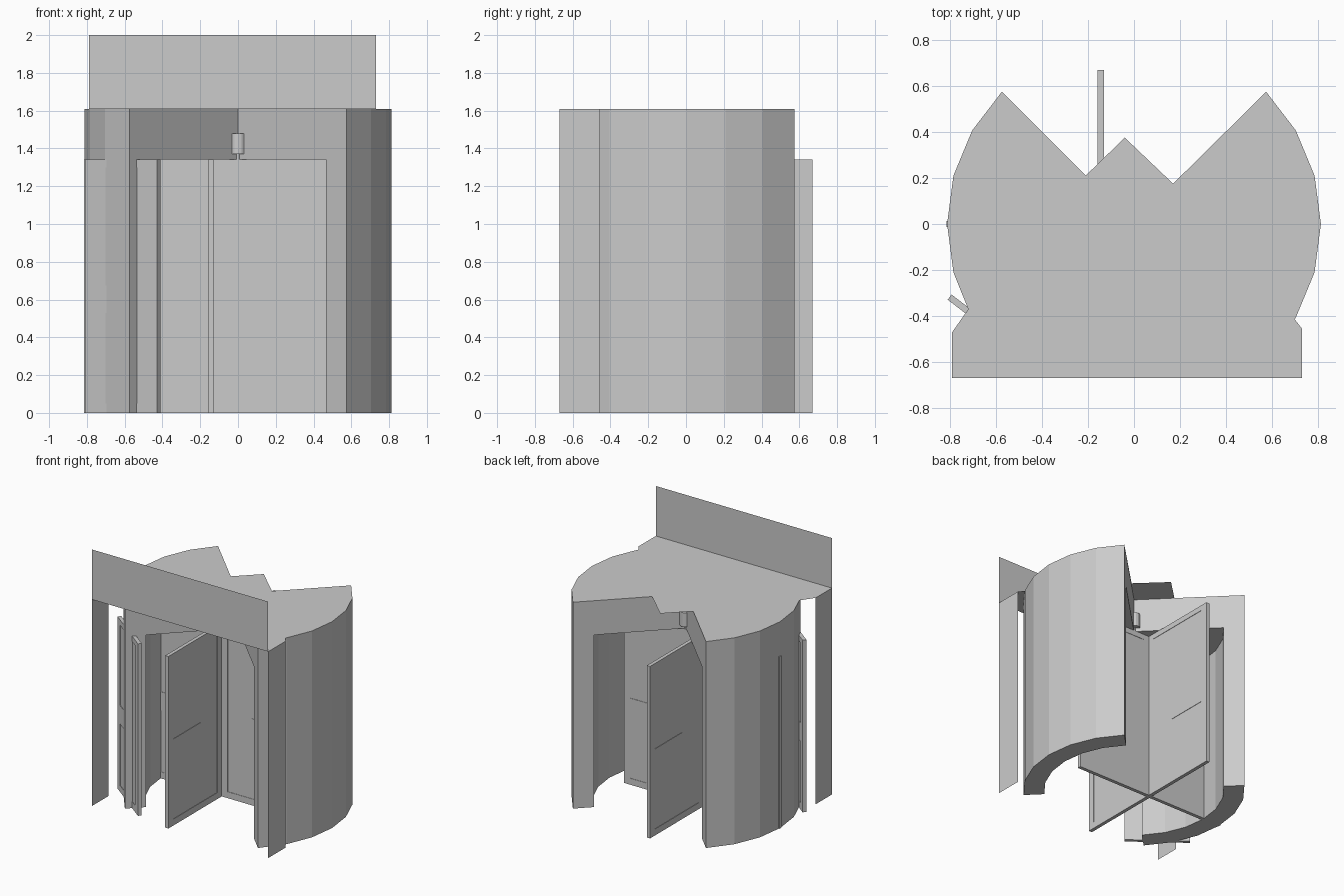
import bpy, bmesh, math
from mathutils import Matrix

if "Cube" in bpy.data.objects:
    bpy.data.objects.remove(bpy.data.objects["Cube"])


def finish(name, bm):
    bmesh.ops.recalc_face_normals(bm, faces=bm.faces)
    mesh = bpy.data.meshes.new(name)
    bm.to_mesh(mesh)
    bm.free()
    obj = bpy.data.objects.new(name, mesh)
    bpy.context.collection.objects.link(obj)
    return obj


def prism(name, pts, z0, z1):
    """Flat outline extruded from z0 to z1 (a sheet if both are equal)."""
    bm = bmesh.new()
    face = bm.faces.new([bm.verts.new((x, y, z0)) for x, y in pts])
    if z1 != z0:
        geo = bmesh.ops.extrude_face_region(bm, geom=[face])
        new = [v for v in geo["geom"] if isinstance(v, bmesh.types.BMVert)]
        bmesh.ops.translate(bm, verts=new, vec=(0, 0, z1 - z0))
        if not face.is_valid:
            bmesh.ops.holes_fill(bm, edges=bm.edges)
    return finish(name, bm)


def sheet(name, corners):
    bm = bmesh.new()
    bm.faces.new([bm.verts.new(c) for c in corners])
    return finish(name, bm)


def arc(r, a0, a1, n=6):
    return [(r * math.cos(math.radians(a0 + (a1 - a0) * i / n)),
             r * math.sin(math.radians(a0 + (a1 - a0) * i / n))) for i in range(n + 1)]


def add_box(bm, x0, x1, z0, z1, t):
    m = Matrix.Translation(((x0 + x1) / 2, 0, (z0 + z1) / 2)) @ Matrix.Diagonal((x1 - x0, t, z1 - z0, 1))
    bmesh.ops.create_cube(bm, size=1, matrix=m)


def leaf(name, length, origin, angle, bar_start):
    """Door leaf running along +x from its hinge, with a lock bar on the free side."""
    bm = bmesh.new()
    t, m, h = 0.028, 0.055, DOOR_H
    add_box(bm, 0, 0.065, 0, h, t)                      # hinge stile
    add_box(bm, length - m, length, 0, h, t)            # outer stile
    add_box(bm, 0.065, length - m, 0, 0.05, t)          # bottom rail
    add_box(bm, 0.065, length - m, 1.30, h, t)          # top rail
    add_box(bm, bar_start, length - m, 0.53, 0.675, t)  # lock bar
    add_box(bm, 0.065, length - m, 0.05, 1.30, 0.022)   # pane
    obj = finish(name, bm)
    obj.location = (*origin, 0)
    obj.rotation_euler.z = math.radians(angle)
    return obj


R, R_IN, TOP, DOOR_H = 0.812, 0.66, 1.61, 1.342
FRONT = -0.67

# Curved side walls and the wedge-shaped ceilings that meet over the middle
for side, a in (("right", -45), ("left", 135)):
    prism(side + "_curved_wall", arc(R, a, a + 90) + arc(R_IN, a + 90, a), 0, TOP)
    prism(side + "_ceiling_wedge", [(0, 0)] + arc(R_IN, a, a + 90), DOOR_H, TOP)

# Roof sheet reaching forward to the facade, with a small peak at the back
prism("roof_sheet",
      [(-0.21, 0.21)] + arc(R, 135, 195, 4) + [(-0.72, -0.37), (-0.79, -0.47), (-0.79, FRONT),
       (0.73, FRONT), (0.73, -0.455), (0.695, -0.41)] + arc(R, -15, 45, 4) +
      [(0.17, 0.175), (-0.04, 0.375)], TOP, TOP)

# Facade sign board and side returns
sheet("facade_board", [(-0.79, FRONT, TOP), (0.73, FRONT, TOP), (0.73, FRONT, 2), (-0.79, FRONT, 2)])
for side, x, y in (("left", -0.79, -0.465), ("right", 0.73, -0.455)):
    sheet(side + "_side_return", [(x, FRONT, 0), (x, y, 0), (x, y, TOP), (x, FRONT, TOP)])

# Four revolving wings
for i, side in enumerate(("right", "back", "left", "front")):
    leaf(side + "_wing", 0.67, (-0.145, 0), 90 * i, 0.275)

# Slanted spare leaf standing through the left wall
leaf("slanted_leaf", 0.48, (-0.42, -0.61), 142.5, 0.2)

# Drive spindle over the doors
for name, r, z0, z1 in (("spindle_drum", 0.045, 1.37, 1.48), ("spindle_pin", 0.01, DOOR_H, 1.37)):
    prism(name, arc(r, 0, 337.5, 15), z0, z1)
